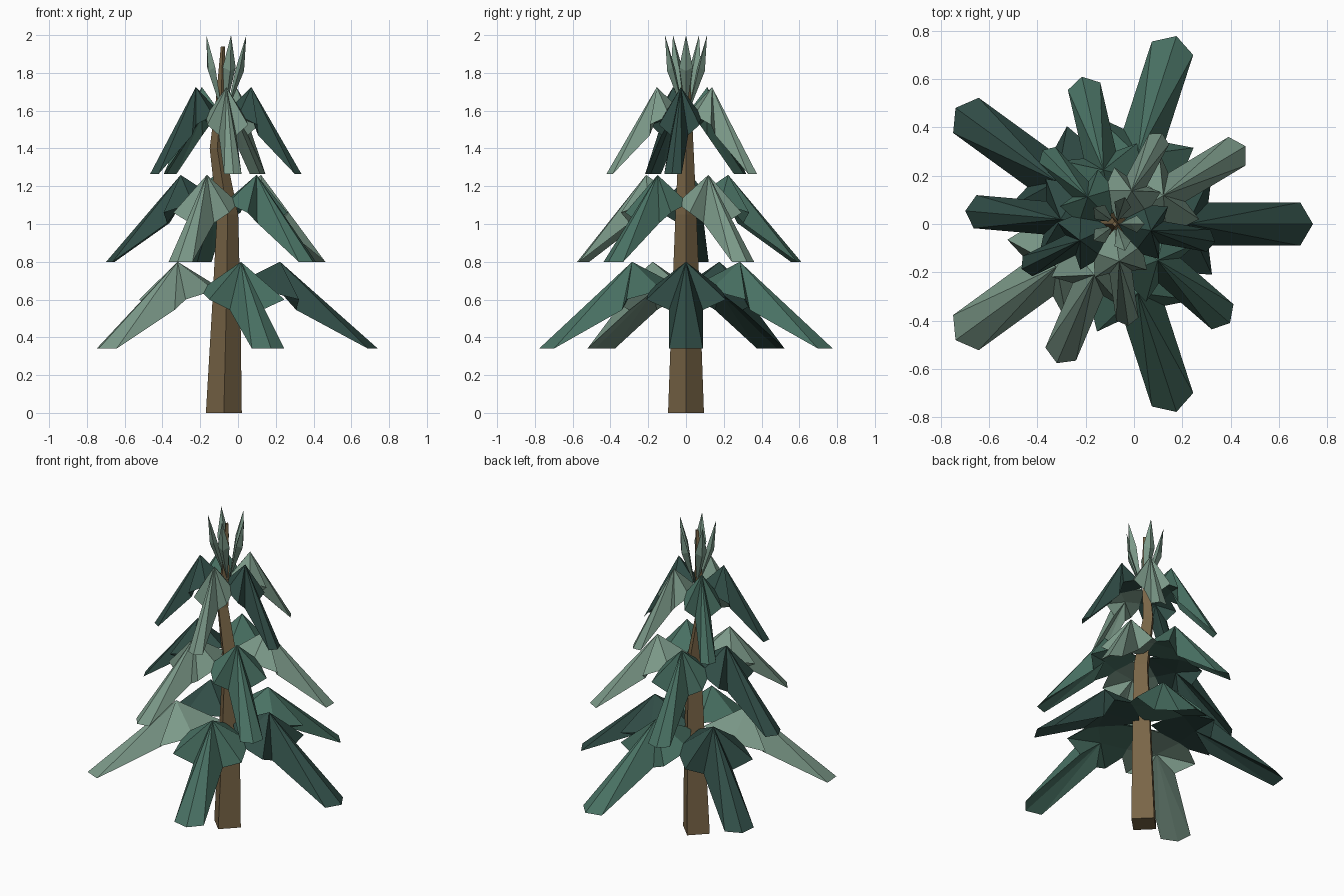
import bpy, bmesh, math
from mathutils import Vector

if "Cube" in bpy.data.objects:
    bpy.data.objects.remove(bpy.data.objects["Cube"])


def material(name, rgb):
    m = bpy.data.materials.new(name)
    m.diffuse_color = (*rgb, 1)
    m.use_nodes = True
    m.node_tree.nodes["Principled BSDF"].inputs["Base Color"].default_value = m.diffuse_color
    return m


BARK = material("bark brown", (0.19, 0.13, 0.062))
TEAL = material("mid green", (0.066, 0.165, 0.125))
DARK = material("dark green", (0.030, 0.074, 0.062))
LIGHT = material("pale green", (0.20, 0.32, 0.25))


def make(name, verts, faces, mat):
    mesh = bpy.data.meshes.new(name)
    mesh.from_pydata(verts, [], faces)
    bm = bmesh.new()
    bm.from_mesh(mesh)
    bmesh.ops.recalc_face_normals(bm, faces=bm.faces)
    bm.to_mesh(mesh)
    bm.free()
    mesh.materials.append(mat)
    ob = bpy.data.objects.new(name, mesh)
    bpy.context.collection.objects.link(ob)
    return ob


def place(points, cx, angle, s=1.0, z0=0.0):
    """Turn (outward, sideways, height) points into world positions."""
    c, n = math.cos(angle), math.sin(angle)
    return [Vector((cx + s * (r * c - w * n), s * (r * n + w * c), z0 + z))
            for r, w, z in points]


# Trunk: bent four-sided taper, rings given as (z, centre x, radius)
rings = [(0, -0.075, 0.095), (0.56, -0.062, 0.075), (1.05, -0.055, 0.056),
         (1.4, -0.11, 0.04), (1.65, -0.09, 0.028), (1.94, -0.08, 0.011)]
verts = [(x + r * math.cos(k * math.pi / 2), r * math.sin(k * math.pi / 2), z)
         for z, x, r in rings for k in range(4)]
faces = [(4 * i + k, 4 * i + (k + 1) % 4, 4 * i + 4 + (k + 1) % 4, 4 * i + 4 + k)
         for i in range(len(rings) - 1) for k in range(4)]
top = 4 * (len(rings) - 1)
make("trunk", verts, faces + [(3, 2, 1, 0), (top, top + 1, top + 2, top + 3)], BARK)

# Branch outline: ridge points on the centre line, then one side, mirrored
CENTRE = [(0.04, 0, 0.33), (0.30, 0, 0.46), (0.818, 0, 0), (0.30, 0, 0.30)]
SIDE = [(0.20, 0.195, 0.31), (0.40, 0.21, 0.26), (0.385, 0.09, 0.205), (0.765, 0.09, 0)]
ROOT, PEAK, TIP, UNDER = range(4)
branch_pts = CENTRE + SIDE + [(r, -w, z) for r, w, z in SIDE]
branch_faces = []
for o in (4, 8):
    inner, wing, notch, edge = range(o, o + 4)
    branch_faces += [(ROOT, PEAK, inner), (PEAK, wing, inner), (PEAK, notch, wing),
                     (PEAK, edge, notch), (PEAK, TIP, edge),
                     (ROOT, inner, UNDER), (inner, wing, UNDER), (wing, notch, UNDER),
                     (notch, edge, UNDER), (edge, TIP, UNDER)]

# Three tiers of five drooping branches, colours cycling in sequence
greens = [TEAL, DARK, LIGHT]
n = 0
tiers = [("lower", 0.34, 72, 1.0, -0.077), ("middle", 0.80, 31, 0.765, -0.075),
         ("upper", 1.265, -10, 0.52, -0.083)]
for tier, z0, start, s, cx in tiers:
    for k in range(5):
        a = math.radians(start + 72 * k)
        make(f"{tier}_branch_{k + 1}", place(branch_pts, cx, a, s, z0),
             branch_faces, greens[n % 3])
        n += 1

# Crown: five upright pointed leaves
leaf = [(0.01, 0, 1.58), (0.105, 0, 1.81), (0.117, 0, 2.0), (0.06, 0, 1.82),
        (0.085, 0.036, 1.83), (0.085, -0.036, 1.83)]
leaf_faces = [f for e in (4, 5) for f in ((0, 1, e), (1, 2, e), (2, 3, e), (3, 0, e))]
for k in range(5):
    make(f"crown_leaf_{k + 1}", place(leaf, -0.073, math.radians(72 * k)), leaf_faces, LIGHT)
